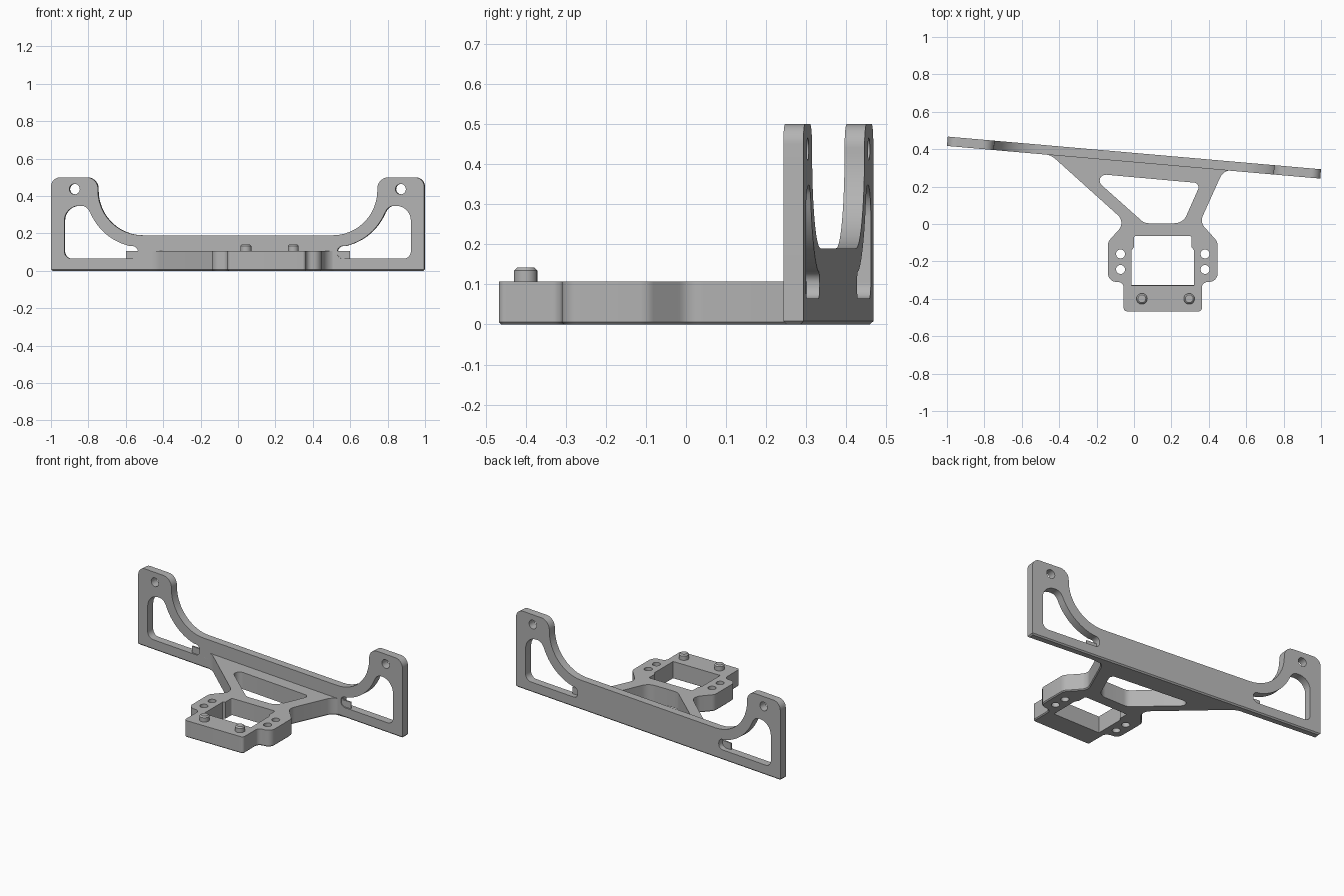
import bpy, bmesh, math
from mathutils import Vector, Matrix

cube = bpy.data.objects.get("Cube")
if cube:
    bpy.data.objects.remove(cube)

grey = bpy.data.materials.new("light grey")
grey.use_nodes = True
grey.diffuse_color = (0.45, 0.45, 0.45, 1)
grey.node_tree.nodes["Principled BSDF"].inputs["Base Color"].default_value = grey.diffuse_color


def rounded(corners, steps=8):
    """Closed outline from (x, y, radius) corners, each filleted."""
    out = []
    for i, (x, y, r) in enumerate(corners):
        p = Vector((x, y))
        a = (Vector(corners[i - 1][:2]) - p).normalized()
        b = (Vector(corners[(i + 1) % len(corners)][:2]) - p).normalized()
        if r == 0:
            out.append(p)
            continue
        half = a.angle(b) / 2
        centre = p + (a + b).normalized() * r / math.sin(half)
        start = p + a * r / math.tan(half) - centre
        end = p + b * r / math.tan(half) - centre
        sweep = start.angle_signed(end)
        for k in range(steps + 1):
            out.append(centre + Matrix.Rotation(-sweep * k / steps, 2) @ start)
    return out


def circle(x, y, r, n=24):
    return [Vector((x + r * math.cos(t * math.tau / n), y + r * math.sin(t * math.tau / n)))
            for t in range(n)]


def mirror(corners, axis=0):
    return [(2 * axis - c[0], *c[1:]) for c in reversed(corners)]


def add_object(name, bm):
    mesh = bpy.data.meshes.new(name)
    bm.to_mesh(mesh)
    bm.free()
    mesh.materials.append(grey)
    ob = bpy.data.objects.new(name, mesh)
    bpy.context.collection.objects.link(ob)
    bpy.ops.object.select_all(action='DESELECT')
    ob.select_set(True)
    bpy.context.view_layer.objects.active = ob
    bpy.ops.object.shade_smooth_by_angle(angle=math.radians(30))
    return ob


def prism(outlines, depth):
    """Solid slab from an outer outline and its holes, centred on z = 0."""
    curve = bpy.data.curves.new("outline", 'CURVE')
    curve.dimensions, curve.fill_mode, curve.extrude = '2D', 'BOTH', depth / 2
    for pts in outlines:
        s = curve.splines.new('POLY')
        s.points.add(len(pts) - 1)
        for sp, p in zip(s.points, pts):
            sp.co = (p.x, p.y, 0, 1)
        s.use_cyclic_u = True
    tmp = bpy.data.objects.new("outline", curve)
    bm = bmesh.new()
    mesh = bpy.data.meshes.new_from_object(tmp)
    bm.from_mesh(mesh)
    bpy.data.objects.remove(tmp)
    bpy.data.curves.remove(curve)
    bpy.data.meshes.remove(mesh)
    bmesh.ops.remove_doubles(bm, verts=bm.verts, dist=1e-5)
    bmesh.ops.recalc_face_normals(bm, faces=bm.faces)
    return bm


def chamfer_bottom(bm, c, outer=None):
    """Pull the lowest outer edge in by c at 45 degrees."""
    bmesh.ops.bisect_plane(bm, geom=bm.verts[:] + bm.edges[:] + bm.faces[:],
                           plane_co=(0, 0, c), plane_no=(0, 0, 1))
    bm.normal_update()
    moves = []
    for v in bm.verts:
        if v.co.z > 1e-4 or (outer and min((v.co.xy - p).length for p in outer) > 1e-4):
            continue
        normals = []
        for f in v.link_faces:
            if abs(f.normal.z) < 0.5 and all((f.normal - n).length > 1e-3 for n in normals):
                normals.append(f.normal.copy())
        if len(normals) == 1:
            moves.append((v, normals[0] * c))
        elif normals:
            n1, n2 = normals[:2]
            moves.append((v, (n1 + n2) * c / (1 + n1.dot(n2))))
    for v, d in moves:
        v.co -= d


# Upright back plate, turned five degrees about the vertical
END, LOW = 1.0017, 0.19
left_side = [(-END, 0, 0), (-END, 0.5, 0.05), (-0.75, 0.5, 0.06), (-0.75, LOW, 0.24)]
plate_outer = rounded(left_side + mirror(left_side), 12)

window = [(-0.93, 0.065, 0.04), (-0.535, 0.065, 0.03), (-0.535, 0.13, 0.03)]
for k in range(13):
    t = math.radians(256 - 53 * k / 12)
    window.append((-0.51 + 0.305 * math.cos(t), 0.43 + 0.305 * math.sin(t), 0))
window += [(-0.812, 0.348, 0.05), (-0.93, 0.348, 0.08)]

bm = prism([plate_outer, rounded(window), rounded(mirror(window)),
            circle(-0.875, 0.437, 0.028), circle(0.875, 0.437, 0.028)], 0.05)
bm.transform(Matrix.Rotation(math.pi / 2, 4, 'X'))
chamfer_bottom(bm, 0.008)
plate = add_object("back_plate", bm)
plate.location.y = 0.355
plate.rotation_euler.z = math.radians(-5)

# Flat base: splayed arms, neck and square frame
MID, HEIGHT = 0.154, 0.107
half_frame = [(-0.045, 0.01, 0.055), (-0.139, -0.095, 0.05), (-0.139, -0.307, 0.045),
              (-0.055, -0.312, 0.03), (-0.055, -0.467, 0.018)]
base_outer = rounded([(-0.6, 0.393, 0), (-0.444, 0.369, 0.12)] + half_frame
                     + mirror(half_frame, MID)
                     + [(0.478, 0.288, 0.07), (0.6, 0.288, 0), (0.6, 0.295, 0), (-0.6, 0.4, 0)])
arm_window = rounded([(-0.245, 0.272, 0.032), (0.056, 0.004, 0.06),
                      (0.262, 0.004, 0.07), (0.357, 0.218, 0.025)])
half_opening = [(0.0, -0.064, 0.01), (0.0, -0.125, 0), (-0.013, -0.14, 0), (-0.013, -0.328, 0)]
opening = rounded(half_opening + mirror(half_opening, MID))
screw_holes = [circle(x, y, 0.024) for x in (-0.072, 2 * MID + 0.072) for y in (-0.16, -0.243)]

bm = prism([base_outer, arm_window, opening] + screw_holes, HEIGHT)
bm.transform(Matrix.Translation((0, 0, HEIGHT / 2)))
chamfer_bottom(bm, 0.006, base_outer)
add_object("base_frame", bm)

# Locating pegs with chamfered tops
for side, x in (("right", 0.042), ("left", 0.295)):
    bm = bmesh.new()
    bmesh.ops.create_cone(bm, cap_ends=True, segments=32, radius1=0.029, radius2=0.029, depth=0.06,
                          matrix=Matrix.Translation((x, -0.4, 0.112)))
    top = [e for e in bm.edges if all(v.co.z > 0.13 for v in e.verts)]
    bmesh.ops.bevel(bm, geom=top, offset=0.008, segments=1, affect='EDGES')
    add_object(side + "_peg", bm)
